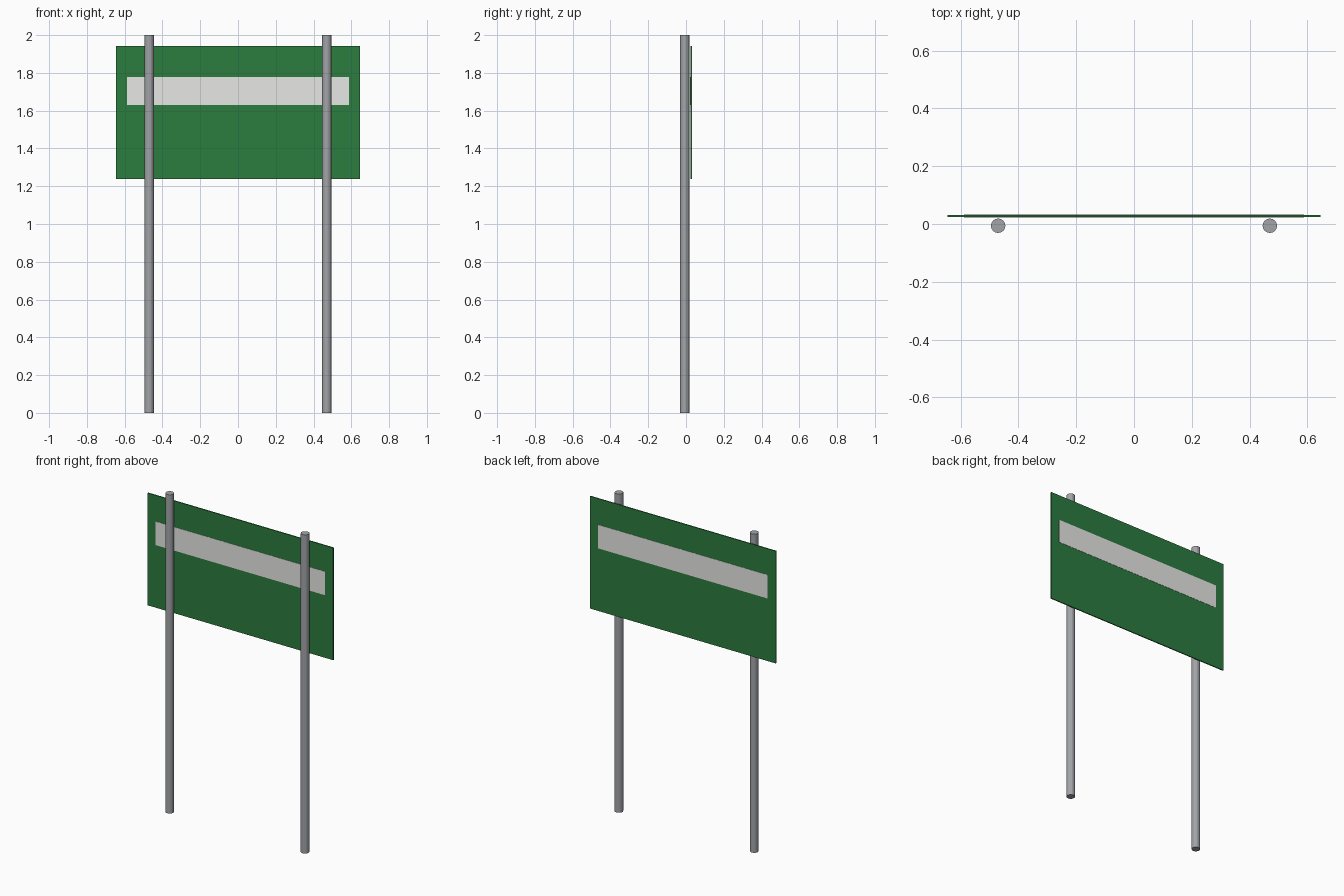
import bpy

cube = bpy.data.objects.get("Cube")
if cube:
    bpy.data.objects.remove(cube, do_unlink=True)


def material(name, rgb):
    m = bpy.data.materials.new(name)
    m.use_nodes = True
    m.diffuse_color = (*rgb, 1)
    m.node_tree.nodes["Principled BSDF"].inputs["Base Color"].default_value = (*rgb, 1)
    return m


green = material("sign_green", (0.025, 0.2, 0.05))
white = material("stripe_white", (0.8, 0.8, 0.78))
steel = material("post_grey", (0.36, 0.37, 0.39))


def box(name, center, size, mat):
    bpy.ops.mesh.primitive_cube_add(size=1, location=center)
    ob = bpy.context.object
    ob.name = name
    ob.scale = size
    bpy.ops.object.transform_apply(location=False, rotation=False, scale=True)
    ob.data.materials.append(mat)
    return ob


# Sign panel behind the posts
PANEL_Y, PANEL_T = 0.027, 0.007
box("sign_panel", (0, PANEL_Y, 1.59), (1.29, PANEL_T, 0.705), green)

# Thin stripe plates on both faces of the panel
for name, side in (("front_stripe", -1), ("back_stripe", 1)):
    y = PANEL_Y + side * PANEL_T / 2
    box(name, (0, y, 1.705), (1.176, 0.003, 0.148), white)

# Round posts
for name, x in (("left_post", 0.47), ("right_post", -0.47)):
    bpy.ops.mesh.primitive_cylinder_add(vertices=16, radius=0.025, depth=2,
                                        location=(x, -0.006, 1))
    post = bpy.context.object
    post.name = name
    post.data.materials.append(steel)
